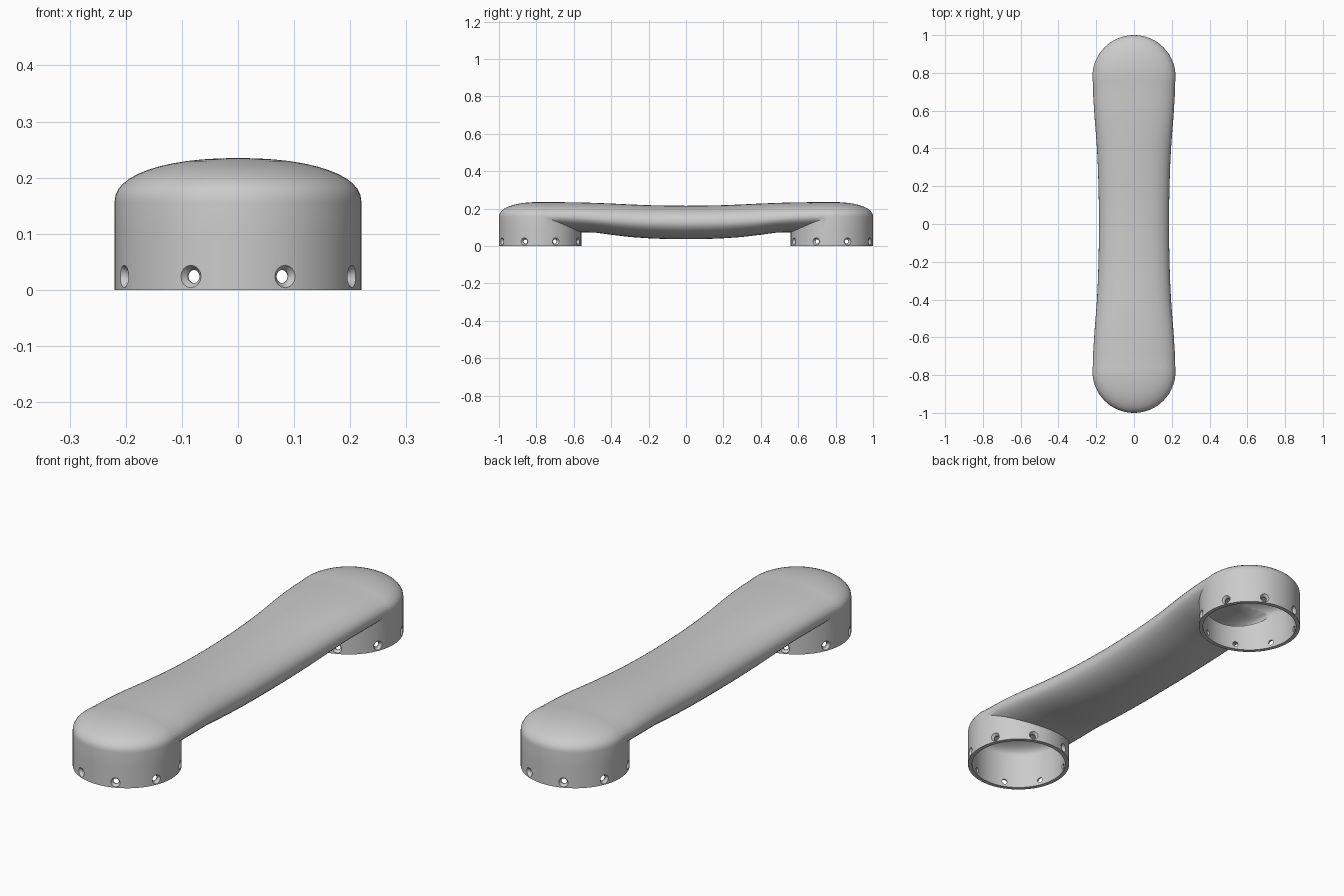
import bpy, bmesh, math
from mathutils import Vector

if "Cube" in bpy.data.objects:
    bpy.data.objects.remove(bpy.data.objects["Cube"])

CUP_Y, CUP_R = 0.78, 0.22
# half of the beam: y, half width, widest height, top, bottom
KEYS = [(0, .185, .125, .215, .036), (.1, .186, .126, .216, .037),
        (.2, .188, .128, .218, .041), (.3, .191, .132, .222, .048),
        (.4, .196, .138, .227, .060), (.48, .202, .145, .230, .071),
        (.54, .207, .150, .232, .073), (.6, .211, .154, .2335, .074),
        (.68, .216, .156, .234, .082), (.78, .2185, .157, .234, .09)]


def power(v, p):
    return math.copysign(abs(v) ** p, v)


def make_object(name, rings, poles=None):
    """Skin closed rings of points, capping both ends."""
    bm = bmesh.new()
    loops = [[bm.verts.new(p) for p in ring] for ring in rings]
    for a, b in zip(loops, loops[1:]):
        for i in range(len(a)):
            j = (i + 1) % len(a)
            bm.faces.new((a[i], a[j], b[j], b[i]))
    bm.faces.new(loops[0])
    bm.faces.new(loops[-1])
    bmesh.ops.recalc_face_normals(bm, faces=bm.faces)
    mesh = bpy.data.meshes.new(name)
    bm.to_mesh(mesh)
    bm.free()
    ob = bpy.data.objects.new(name, mesh)
    bpy.context.collection.objects.link(ob)
    return ob


def beam(name, inset):
    """Waisted bar with a flattened crown and a round underside."""
    rings = []
    for y, w, zm, zt, zb in [(-k[0], *k[1:]) for k in KEYS[:0:-1]] + KEYS:
        ring = []
        for i in range(48):
            t = math.tau * i / 48
            c, s = math.cos(t), math.sin(t)
            p = 2 / 2.2 if s > 0 else 1
            h = (zt - zm if s > 0 else zm - zb) - inset
            ring.append((power(c, p) * (w - inset), y, zm + power(s, p) * h))
        rings.append(ring)
    return make_object(name, rings)


def cup(name, y, inset, base):
    """Round end cap with a softly domed top."""
    profile = [(CUP_R - inset, base), (CUP_R - inset, .09)]
    for i in range(13):
        t = math.pi / 2 * i / 12
        r = max(math.cos(t), .02) ** (2 / 2.2) * (CUP_R - inset)
        profile.append((r, .157 + math.sin(t) ** (2 / 2.2) * (.078 - inset)))
    return make_object(name, [[(r * math.cos(math.tau * i / 64),
                                y + r * math.sin(math.tau * i / 64), z)
                               for i in range(64)] for r, z in profile])


def screw_hole(y, angle):
    """Countersunk radial cutter."""
    d = Vector((math.cos(angle), math.sin(angle), 0))
    side = Vector((-d.y, d.x, 0))
    rings = []
    for dist, r in [(.18, .012), (.208, .012), (.2205, .0205), (.235, .0205)]:
        centre = Vector((0, y, .024)) + d * dist
        rings.append([centre + side * r * math.cos(math.tau * i / 16)
                      + Vector((0, 0, r * math.sin(math.tau * i / 16)))
                      for i in range(16)])
    return make_object("screw_hole_cutter", rings)


def combine(target, other, operation):
    mod = target.modifiers.new("combine", 'BOOLEAN')
    mod.operation, mod.solver, mod.object = operation, 'EXACT', other
    other.hide_render = True
    bpy.context.view_layer.objects.active = target
    bpy.ops.object.modifier_apply(modifier=mod.name)
    bpy.data.objects.remove(other, do_unlink=True)


# outer body: bar plus two cups
link = beam("arm_link_cover", 0)
for y in (-CUP_Y, CUP_Y):
    combine(link, cup("end_cup", y, 0, 0), 'UNION')

# hollow passage and cup sockets
combine(link, beam("passage_cutter", .035), 'DIFFERENCE')
for y in (-CUP_Y, CUP_Y):
    combine(link, cup("socket_cutter", y, .018, -.05), 'DIFFERENCE')

# eight screw holes around each cup
for y in (-CUP_Y, CUP_Y):
    for k in range(8):
        combine(link, screw_hole(y, math.pi / 8 + k * math.pi / 4), 'DIFFERENCE')

bpy.ops.object.select_all(action='DESELECT')
link.select_set(True)
bpy.context.view_layer.objects.active = link
bpy.ops.object.shade_smooth_by_angle(angle=math.radians(32))
